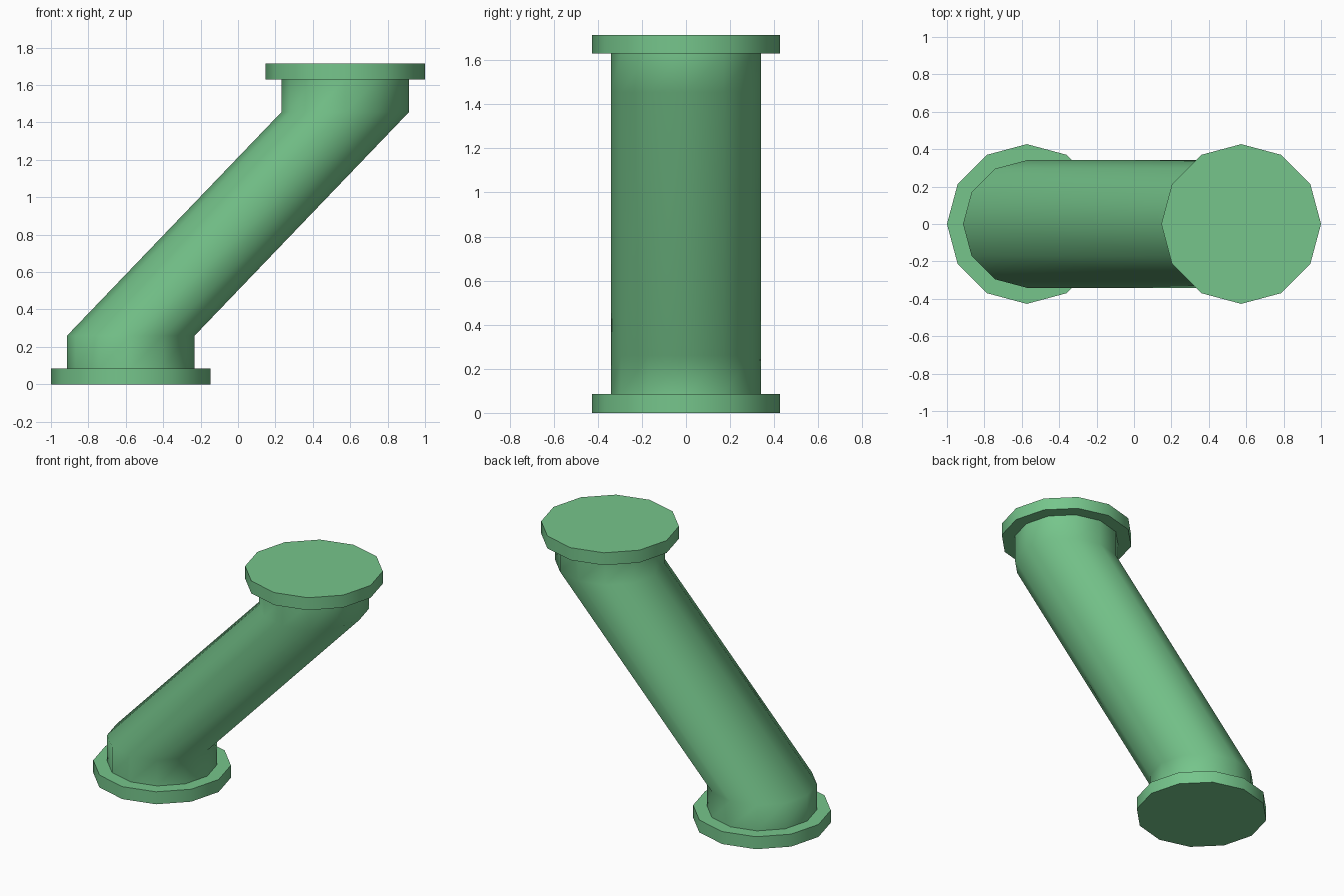
import bpy, bmesh
from math import cos, sin, tau, radians

default = bpy.data.objects.get("Cube")
if default:
    bpy.data.objects.remove(default, do_unlink=True)

SIDES = 12
OFFSET = 0.573      # sideways shift of each pipe end
HEIGHT = 1.715
RIM = 0.085         # flange thickness
BEND = 0.26         # height of the lower bend

green = bpy.data.materials.new("pipe green")
green.use_nodes = True
colour = (0.18, 0.56, 0.26, 1)
green.diffuse_color = colour
green.node_tree.nodes["Principled BSDF"].inputs["Base Color"].default_value = colour


def loft(name, radius, stations, capped):
    """Join level rings, each centred on an (x, z) station."""
    bm = bmesh.new()
    rings = [[bm.verts.new((x + radius * cos(tau * i / SIDES),
                            radius * sin(tau * i / SIDES), z))
              for i in range(SIDES)] for x, z in stations]
    for low, high in zip(rings, rings[1:]):
        for i in range(SIDES):
            j = (i + 1) % SIDES
            bm.faces.new((low[i], low[j], high[j], high[i]))
    if capped:
        bm.faces.new(rings[0][::-1])
        bm.faces.new(rings[-1])
    mesh = bpy.data.meshes.new(name)
    bm.to_mesh(mesh)
    bm.free()
    mesh.materials.append(green)
    obj = bpy.data.objects.new(name, mesh)
    bpy.context.collection.objects.link(obj)
    bpy.ops.object.select_all(action='DESELECT')
    obj.select_set(True)
    bpy.context.view_layer.objects.active = obj
    # Pipe bends stay soft, flange rims stay crisp
    if capped:
        bpy.ops.object.shade_smooth_by_angle(angle=radians(35))
    else:
        bpy.ops.object.shade_smooth()
    return obj


# Slanted pipe with a short upright neck at each end
loft("slanted_pipe", 0.341,
     [(-OFFSET, RIM), (-OFFSET, BEND),
      (OFFSET, HEIGHT - BEND), (OFFSET, HEIGHT - RIM)], False)

# End flanges
loft("bottom_flange", 0.427, [(-OFFSET, 0), (-OFFSET, RIM)], True)
loft("top_flange", 0.427, [(OFFSET, HEIGHT - RIM), (OFFSET, HEIGHT)], True)
